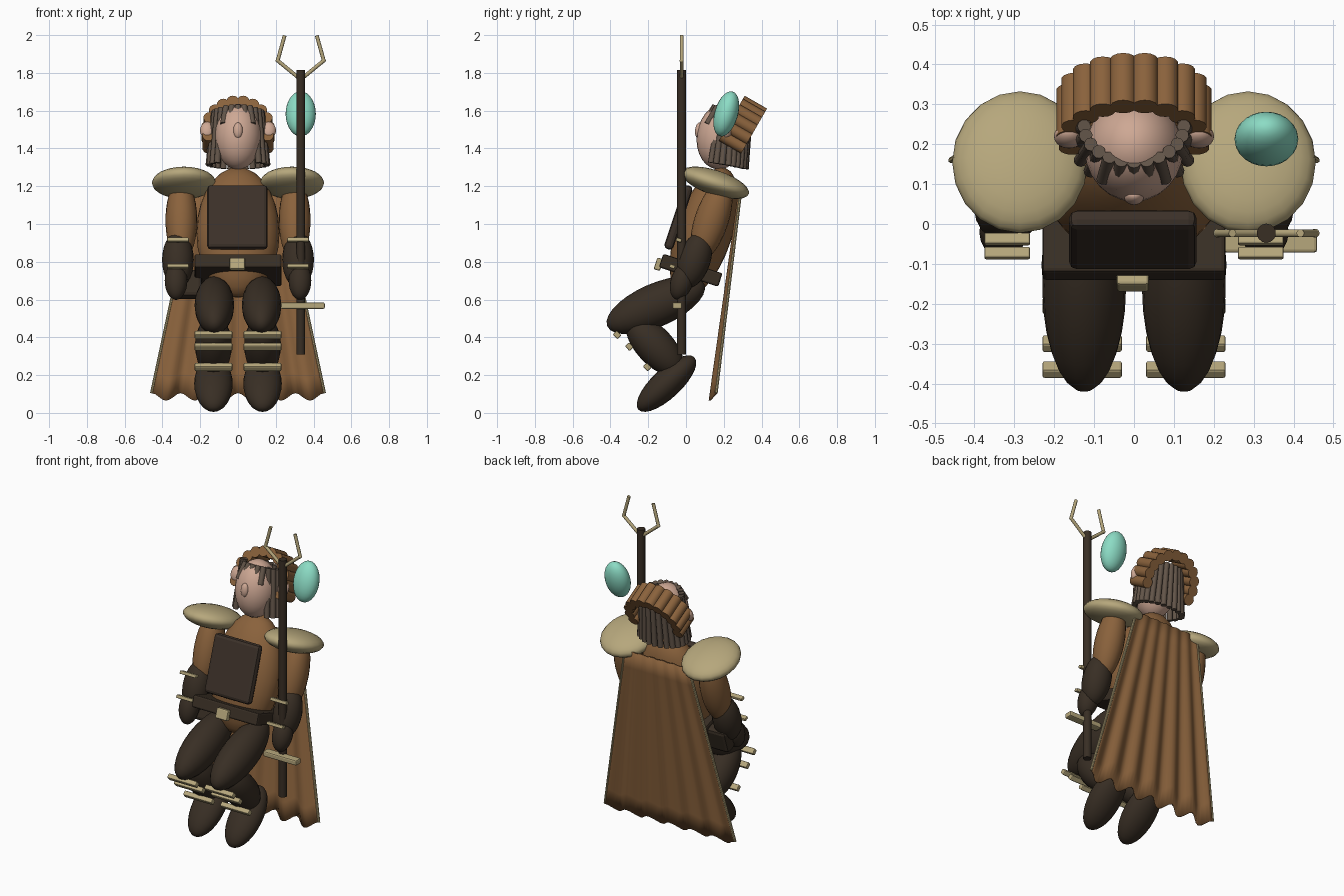
import bpy, bmesh
from math import sin, cos, pi, radians, atan2
from mathutils import Vector

if "Cube" in bpy.data.objects:
    bpy.data.objects.remove(bpy.data.objects["Cube"])

LEAN = -0.32  # the whole upper body leans back


def material(name, r, g, b):
    m = bpy.data.materials.new(name)
    m.diffuse_color = [((c / 255 + 0.055) / 1.055) ** 2.4 for c in (r, g, b)] + [1]
    m.use_nodes = True
    m.node_tree.nodes["Principled BSDF"].inputs["Base Color"].default_value = m.diffuse_color
    return m


BROWN = material("brown cloth", 138, 98, 60)
DARK = material("dark leather", 56, 46, 36)
PLATE = material("chest leather", 60, 49, 41)
GOLD = material("pale brass", 182, 167, 124)
SKIN = material("skin", 206, 168, 148)
HAIR = material("grey brown hair", 98, 84, 72)
TEAL = material("teal gem", 140, 220, 197)


def finish(name, mat, smooth=True):
    o = bpy.context.object
    o.name = name
    o.data.materials.append(mat)
    if smooth:
        bpy.ops.object.shade_smooth_by_angle(angle=radians(40))
    return o


def ellipsoid(name, mat, loc, radii, tilt=0.0, seg=20):
    bpy.ops.mesh.primitive_uv_sphere_add(segments=seg, ring_count=14, location=loc)
    o = bpy.context.object
    o.scale = radii
    o.rotation_euler.x = tilt
    bpy.ops.object.transform_apply(location=False, rotation=False, scale=True)
    return finish(name, mat)


def box(name, mat, loc, size, tilt=0.0, bevel=0.01):
    bpy.ops.mesh.primitive_cube_add(size=1, location=loc)
    o = bpy.context.object
    o.scale = size
    o.rotation_euler.x = tilt
    bpy.ops.object.transform_apply(location=False, rotation=False, scale=True)
    b = o.modifiers.new("bevel", 'BEVEL')
    b.width, b.segments = bevel, 2
    return finish(name, mat, False)


def rod(name, mat, a, b, r, sides=12):
    a, b = Vector(a), Vector(b)
    d = b - a
    bpy.ops.mesh.primitive_cylinder_add(vertices=sides, radius=r, depth=d.length, location=(a + b) / 2)
    bpy.context.object.rotation_euler = d.to_track_quat('Z', 'Y').to_euler()
    return finish(name, mat)


# torso, chest plate, belt
ellipsoid("torso", BROWN, (0, 0.095, 0.955), (0.22, 0.15, 0.36), LEAN, 28)
box("chest_plate", PLATE, (-0.003, -0.04, 1.035), (0.32, 0.05, 0.355), LEAN, 0.02)
box("belt", DARK, (0, 0.025, 0.755), (0.46, 0.33, 0.075), LEAN)
box("buckle", GOLD, (-0.003, -0.145, 0.787), (0.082, 0.035, 0.065), LEAN, 0.008)
box("hip_pouch", DARK, (-0.27, 0.055, 0.68), (0.16, 0.08, 0.15), LEAN, 0.02)

for s, side in ((-1, "left"), (1, "right")):
    # shoulders and arms
    ellipsoid(side + "_shoulder_pad", GOLD, (s * 0.286, 0.155, 1.218), (0.17, 0.187, 0.066), LEAN)
    ellipsoid(side + "_upper_arm", BROWN, (s * 0.3, 0.135, 1.02), (0.084, 0.09, 0.23), LEAN)
    ellipsoid(side + "_forearm", DARK, (s * 0.318, 0.045, 0.81), (0.084, 0.085, 0.155), LEAN)
    ellipsoid(side + "_hand", DARK, (s * 0.328, -0.02, 0.70), (0.06, 0.06, 0.105), LEAN)
    for y, z in ((-0.038, 0.915), (-0.073, 0.775)):
        box(side + "_bracer_bar", GOLD, (s * 0.318, y, z), (0.115, 0.03, 0.02), LEAN, 0.005)
    # legs
    ellipsoid(side + "_thigh", DARK, (s * 0.125, -0.16, 0.57), (0.105, 0.115, 0.28), atan2(-0.92, 0.4))
    ellipsoid(side + "_calf", DARK, (s * 0.13, -0.165, 0.355), (0.098, 0.1, 0.20), atan2(0.68, 0.73))
    ellipsoid(side + "_boot", DARK, (s * 0.13, -0.103, 0.155), (0.102, 0.078, 0.203), atan2(-0.73, 0.68))
    for y, z in ((-0.365, 0.413), (-0.30, 0.35), (-0.205, 0.243)):
        box(side + "_shin_bar", GOLD, (s * 0.13, y, z), (0.2, 0.03, 0.036), 0.75, 0.006)
    # ears
    ellipsoid(side + "_ear", SKIN, (s * 0.163, 0.22, 1.495), (0.038, 0.028, 0.048), LEAN)

# head
ellipsoid("head", SKIN, (0, 0.185, 1.463), (0.123, 0.128, 0.175), -0.15, 24)
ellipsoid("nose", SKIN, (0, 0.068, 1.495), (0.025, 0.02, 0.042), -0.1)

# thin hanging locks, short over the face and long round the sides and back
LOCKS = 24
for i in range(LOCKS):
    a = 2 * pi * i / LOCKS
    front = cos(a)
    drop = 1.53 if front > 0.8 else 1.33 - 0.02 * (1 - front)
    top = (0.125 * sin(a), 0.245 - 0.09 * front, 1.625 - 0.03 * (1 - front))
    end = (0.155 * sin(a), 0.225 - (0.13 if front > 0 else 0.09) * front, drop)
    rod("hair_lock", HAIR, top, end, 0.017, 10)

# thick rolls arching from ear to ear behind the head
back = Vector((0, 0.87, -0.5))
up = Vector((0, 0.5, 0.87))
for i in range(12):
    a = radians(-16 + 212 * i / 11)
    c = Vector((0.162 * cos(a), 0.272, 1.475)) + up * 0.165 * sin(a)
    rod("hair_roll", BROWN, c - back * 0.068, c + back * 0.068, 0.033, 14)

# cape with folds that deepen toward the hem
bm = bmesh.new()
NX, NZ = 48, 10
rows = []
for j in range(NZ + 1):
    t = j / NZ
    half = 0.225 + 0.232 * t
    row = []
    for i in range(NX + 1):
        u = i / NX
        wave = cos(2 * pi * 6 * u)
        y = 0.288 - 0.145 * t + (0.004 + 0.014 * t) * wave
        z = 1.19 - 1.105 * t + 0.02 * t * wave
        row.append(bm.verts.new(((2 * u - 1) * half, y, z)))
    rows.append(row)
for r0, r1 in zip(rows, rows[1:]):
    for i in range(NX):
        bm.faces.new((r0[i], r0[i + 1], r1[i + 1], r1[i]))
bmesh.ops.recalc_face_normals(bm, faces=bm.faces)
mesh = bpy.data.meshes.new("cape")
bm.to_mesh(mesh)
bm.free()
cape = bpy.data.objects.new("cape", mesh)
bpy.context.collection.objects.link(cape)
bpy.ops.object.select_all(action='DESELECT')
cape.select_set(True)
bpy.context.view_layer.objects.active = cape
finish("cape", BROWN)
solid = cape.modifiers.new("thickness", 'SOLIDIFY')
solid.thickness, solid.offset = 0.01, 0
for s in (-1, 1):
    rod("cape_trim", GOLD, (s * 0.226, 0.292, 1.19), (s * 0.458, 0.16, 0.105), 0.008, 8)

# staff with forked head, lower crossbar and floating gem
SX, SY = 0.332, -0.023
rod("staff", DARK, (SX, SY, 0.31), (SX, SY, 1.815), 0.024, 14)
for s in (-1, 1):
    pts = [(SX, SY, 1.765), (SX + s * 0.122, SY, 1.865), (SX + s * 0.085, SY, 1.998)]
    rod("fork_lower", GOLD, pts[0], pts[1], 0.01, 10)
    rod("fork_upper", GOLD, pts[1], pts[2], 0.01, 10)
    ellipsoid("fork_joint", GOLD, pts[1], (0.011, 0.011, 0.011))
box("staff_crossbar", GOLD, (0.342, -0.047, 0.568), (0.235, 0.05, 0.034), 0.0, 0.008)
ellipsoid("gem", TEAL, (0.332, 0.213, 1.583), (0.08, 0.062, 0.123), -0.28, 24)
